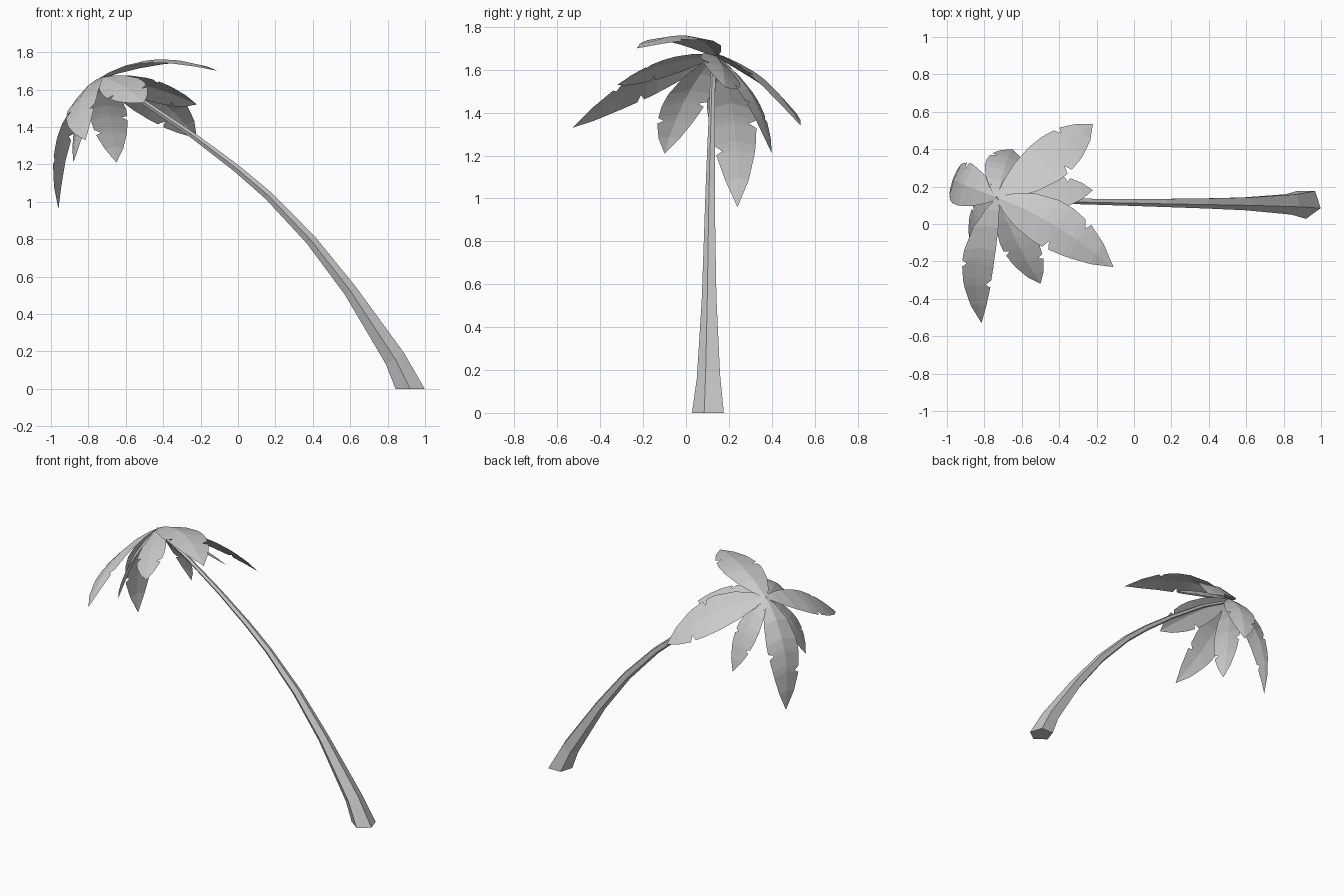
import bpy
import bmesh
import math
from mathutils import Vector

old = bpy.data.objects.get("Cube")
if old:
    bpy.data.objects.remove(old, do_unlink=True)

grey = bpy.data.materials.new("plain_grey")
grey.use_nodes = True
colour = (0.6, 0.6, 0.6, 1)
grey.diffuse_color = colour
grey.node_tree.nodes["Principled BSDF"].inputs["Base Color"].default_value = colour


def finish(bm, name):
    mesh = bpy.data.meshes.new(name)
    bm.to_mesh(mesh)
    bm.free()
    mesh.materials.append(grey)
    obj = bpy.data.objects.new(name, mesh)
    bpy.context.collection.objects.link(obj)
    return obj


def make_trunk():
    # Leaning five-sided trunk: x, z, radius along its path
    path = [(0.92, 0, 0.082), (0.84, 0.16, 0.06), (0.6, 0.525, 0.038),
            (0.39, 0.795, 0.03), (0.16, 1.035, 0.024), (-0.01, 1.18, 0.021),
            (-0.235, 1.35, 0.017), (-0.5, 1.53, 0.014), (-0.72, 1.645, 0.012)]
    bm = bmesh.new()
    rings = []
    for i, (x, z, r) in enumerate(path):
        a, b = path[max(i - 1, 0)], path[min(i + 1, len(path) - 1)]
        across = Vector((b[1] - a[1], 0, a[0] - b[0])).normalized()
        if i == 0:
            across = Vector((1, 0, 0))
        centre = Vector((x, 0.11 + 0.02 * (i / 8) ** 2, z))
        ring = []
        for k in range(5):
            ang = math.radians(72 * k - 90)
            offset = across * math.cos(ang) + Vector((0, math.sin(ang), 0))
            ring.append(bm.verts.new(centre + offset * r))
        rings.append(ring)
    for low, high in zip(rings, rings[1:]):
        for k in range(5):
            n = (k + 1) % 5
            bm.faces.new((low[k], low[n], high[n], high[k]))
    bm.faces.new(rings[0][::-1])
    bm.faces.new(rings[-1])
    finish(bm, "trunk")


# Leaf outline: position along the rib, left width, right width (dips are slits)
OUTLINE = [(0, 0.1, 0.1), (0.1, 0.46, 0.46), (0.24, 0.8, 0.8), (0.42, 1, 1),
           (0.5, 1, 1), (0.53, 1, 0.66), (0.55, 1, 0.97), (0.66, 0.9, 0.86),
           (0.7, 0.58, 0.8), (0.715, 0.84, 0.78), (0.86, 0.5, 0.48), (1, 0, 0)]
CROWN = Vector((-0.73, 0.14, 1.665))


def make_frond(name, middle, tip, side):
    # Curved rib from the crown through the middle to the tip
    middle, tip, side = Vector(middle), Vector(tip), Vector(side)
    control = 2 * middle - (CROWN + tip) / 2
    droop = side.cross(tip - CROWN).normalized() * side.length * -0.16
    forward = (tip - CROWN) * 0.03
    bm = bmesh.new()
    rows = []
    for t, left, right in OUTLINE:
        rib = CROWN * (1 - t) ** 2 + control * 2 * t * (1 - t) + tip * t * t
        if t == 1:
            rows.append([bm.verts.new(rib)] * 3)
            continue
        rows.append([bm.verts.new(rib - side * left + droop * left + forward * left),
                     bm.verts.new(rib),
                     bm.verts.new(rib + side * right + droop * right + forward * right)])
    for a, b in zip(rows, rows[1:]):
        for k in range(2):
            corners = [a[k], a[k + 1], b[k + 1], b[k]]
            bm.faces.new(list(dict.fromkeys(corners)))
    finish(bm, name)


make_trunk()

# Crown of eight fronds: middle of rib, tip, half-width towards the right edge
make_frond("frond_top", (-0.44, 0.0, 1.76), (-0.11, -0.23, 1.7), (-0.07, -0.11, 0))
make_frond("frond_back", (-0.45, 0.36, 1.56), (-0.22, 0.535, 1.34), (0.08, -0.09, 0.07))
make_frond("frond_inner", (-0.46, 0.17, 1.61), (-0.22, 0.18, 1.52), (0, -0.09, 0.06))
make_frond("frond_front_short", (-0.62, -0.11, 1.62), (-0.5, -0.32, 1.53), (-0.09, -0.03, -0.05))
make_frond("frond_front_long", (-0.84, -0.18, 1.55), (-0.815, -0.53, 1.33), (-0.085, 0, -0.065))
make_frond("frond_outer", (-0.93, 0.22, 1.39), (-0.96, 0.24, 0.96), (0.04, 0.11, 0))
make_frond("frond_hanging_back", (-0.69, 0.31, 1.48), (-0.65, 0.4, 1.21), (0.1, -0.03, 0))
make_frond("frond_hanging_front", (-0.84, 0.0, 1.47), (-0.88, -0.1, 1.21), (-0.03, 0.1, 0))
